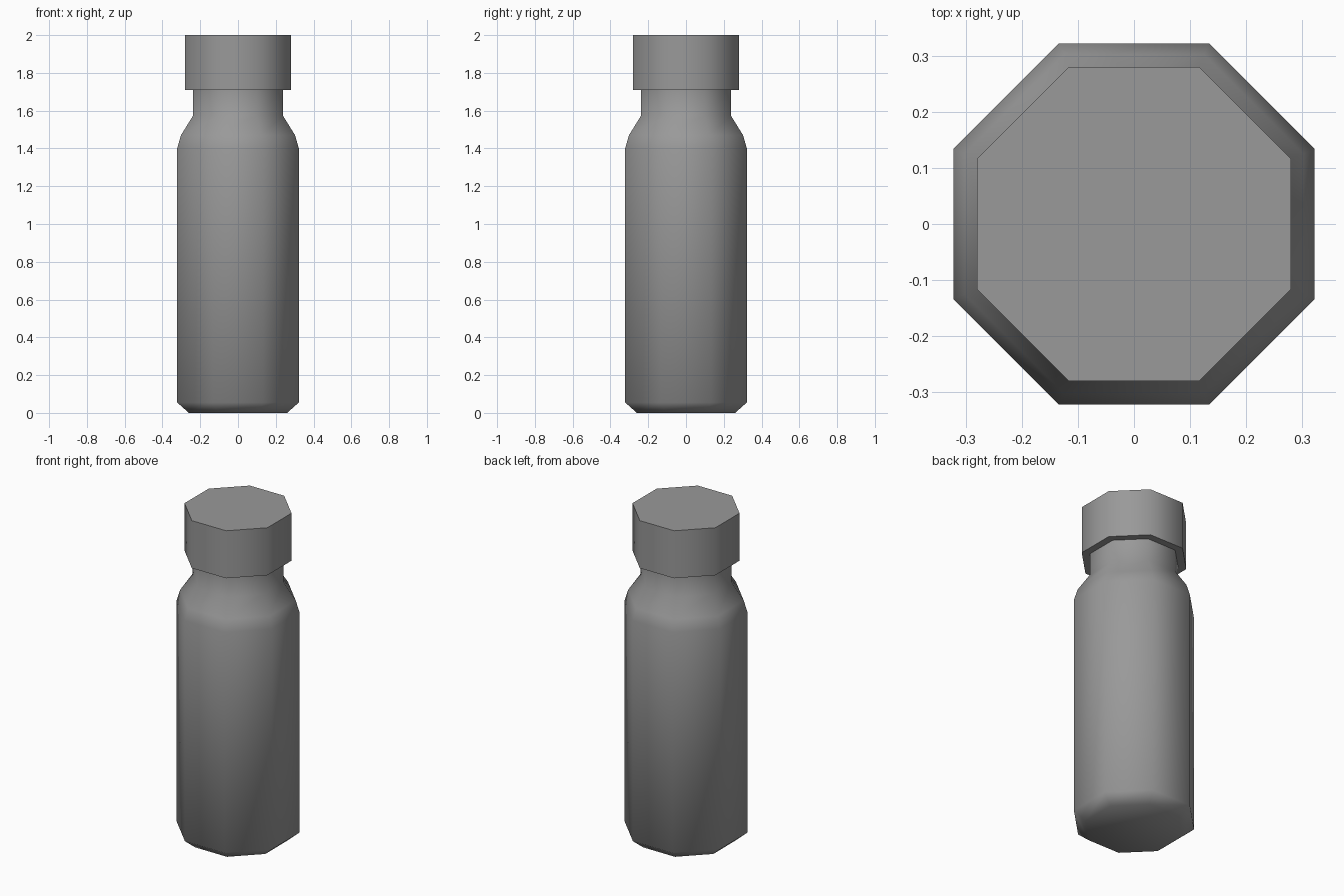
import bpy, bmesh, math

cube = bpy.data.objects.get("Cube")
if cube:
    bpy.data.objects.remove(cube, do_unlink=True)

grey = bpy.data.materials.new("mid_grey")
grey.use_nodes = True
colour = (0.32, 0.32, 0.32, 1)
grey.diffuse_color = colour
grey.node_tree.nodes["Principled BSDF"].inputs["Base Color"].default_value = colour

SIDES = 8


def lathe(name, profile):
    """Octagonal solid from (half width across flats, height) pairs, capped at both ends."""
    bm = bmesh.new()
    rings = []
    for width, z in profile:
        r = width / math.cos(math.pi / SIDES)
        angles = [(i + 0.5) * math.tau / SIDES for i in range(SIDES)]
        rings.append([bm.verts.new((r * math.cos(a), r * math.sin(a), z)) for a in angles])
    for low, high in zip(rings, rings[1:]):
        for i in range(SIDES):
            j = (i + 1) % SIDES
            bm.faces.new((low[i], low[j], high[j], high[i]))
    bm.faces.new(rings[0][::-1])
    bm.faces.new(rings[-1])
    mesh = bpy.data.meshes.new(name)
    bm.to_mesh(mesh)
    bm.free()
    mesh.materials.append(grey)
    obj = bpy.data.objects.new(name, mesh)
    bpy.context.collection.objects.link(obj)
    # Soften the sides, keep square rims crisp
    bpy.ops.object.select_all(action="DESELECT")
    obj.select_set(True)
    bpy.context.view_layer.objects.active = obj
    bpy.ops.object.shade_smooth_by_angle(angle=math.radians(60))
    return obj


# Bottle with chamfered base, sloped shoulder and straight neck
lathe("bottle_body", [(0.26, 0), (0.322, 0.055), (0.322, 1.4),
                      (0.302, 1.47), (0.237, 1.575), (0.237, 1.72)])

# Wide lid
lathe("lid", [(0.28, 1.71), (0.28, 2.0)])
